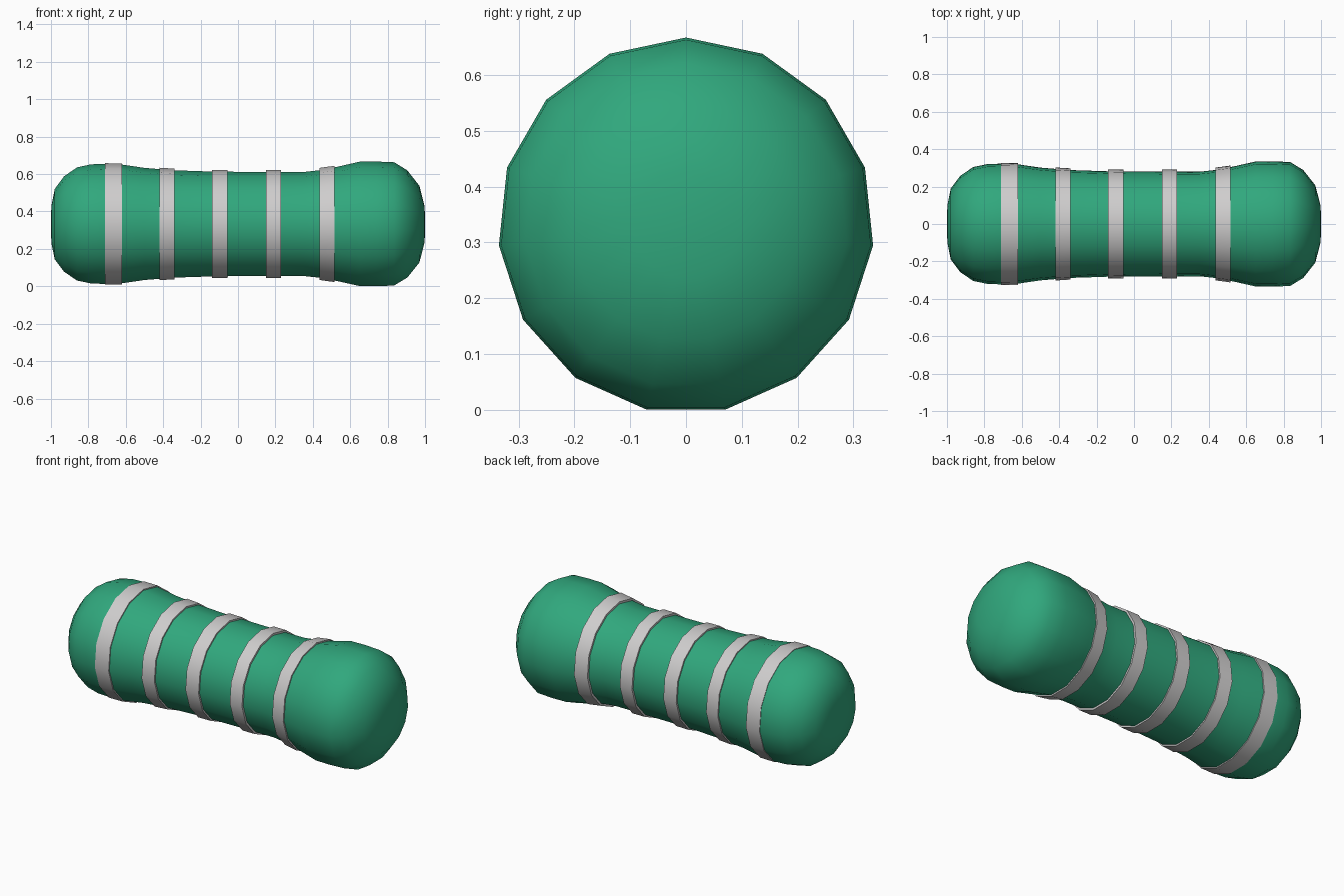
import bpy
import bmesh
import math

SIDES = 15
AXIS_Z = 0.33

cube = bpy.data.objects.get("Cube")
if cube:
    bpy.data.objects.remove(cube, do_unlink=True)


def make_material(name, color):
    mat = bpy.data.materials.new(name)
    mat.use_nodes = True
    mat.diffuse_color = color
    bsdf = mat.node_tree.nodes["Principled BSDF"]
    bsdf.inputs["Base Color"].default_value = color
    bsdf.inputs["Roughness"].default_value = 0.6
    return mat


def lathe(name, profile, mat, closed=False):
    """Spin (x, radius) points about the long axis; zero radius makes a pole."""
    bm = bmesh.new()
    rings = []
    for x, r in profile:
        if r == 0:
            rings.append([bm.verts.new((x, 0, AXIS_Z))] * SIDES)
            continue
        angles = [2 * math.pi * i / SIDES for i in range(SIDES)]
        rings.append([bm.verts.new((x, r * math.sin(a), AXIS_Z + r * math.cos(a)))
                      for a in angles])
    pairs = list(zip(rings, rings[1:]))
    if closed:
        pairs.append((rings[-1], rings[0]))
    for a, b in pairs:
        for i in range(SIDES):
            j = (i + 1) % SIDES
            bm.faces.new(dict.fromkeys((a[i], a[j], b[j], b[i])))
    bmesh.ops.recalc_face_normals(bm, faces=bm.faces)
    mesh = bpy.data.meshes.new(name)
    bm.to_mesh(mesh)
    bm.free()
    mesh.materials.append(mat)
    obj = bpy.data.objects.new(name, mesh)
    bpy.context.collection.objects.link(obj)
    bpy.ops.object.select_all(action='DESELECT')
    obj.select_set(True)
    bpy.context.view_layer.objects.active = obj
    bpy.ops.object.shade_smooth_by_angle(angle=math.radians(35))
    return obj


green = make_material("green", (0.03, 0.39, 0.205, 1))
grey = make_material("light grey", (0.62, 0.61, 0.61, 1))

# Waisted body with rounded ends
body_profile = [
    (-1.0, 0), (-0.998, 0.10), (-0.98, 0.19), (-0.93, 0.258), (-0.86, 0.306),
    (-0.785, 0.322), (-0.70, 0.325), (-0.615, 0.32), (-0.50, 0.303),
    (-0.34, 0.29), (-0.13, 0.283), (0.2, 0.281), (0.35, 0.281),
    (0.45, 0.292), (0.54, 0.311), (0.65, 0.336), (0.74, 0.337),
    (0.835, 0.333), (0.905, 0.29), (0.97, 0.207), (0.998, 0.095), (1.0, 0)]
lathe("body", body_profile, green)

# Five raised bands: start x, end x, radius at each end
bands = [(-0.71, -0.62, 0.328, 0.327), (-0.42, -0.34, 0.304, 0.299),
         (-0.14, -0.055, 0.293, 0.292), (0.15, 0.23, 0.293, 0.293),
         (0.435, 0.515, 0.303, 0.314)]
for n, (x0, x1, r0, r1) in enumerate(bands, 1):
    lathe(f"band_{n}", [(x0, r0 - 0.03), (x0, r0), (x1, r1), (x1, r1 - 0.03)],
          grey, closed=True)
